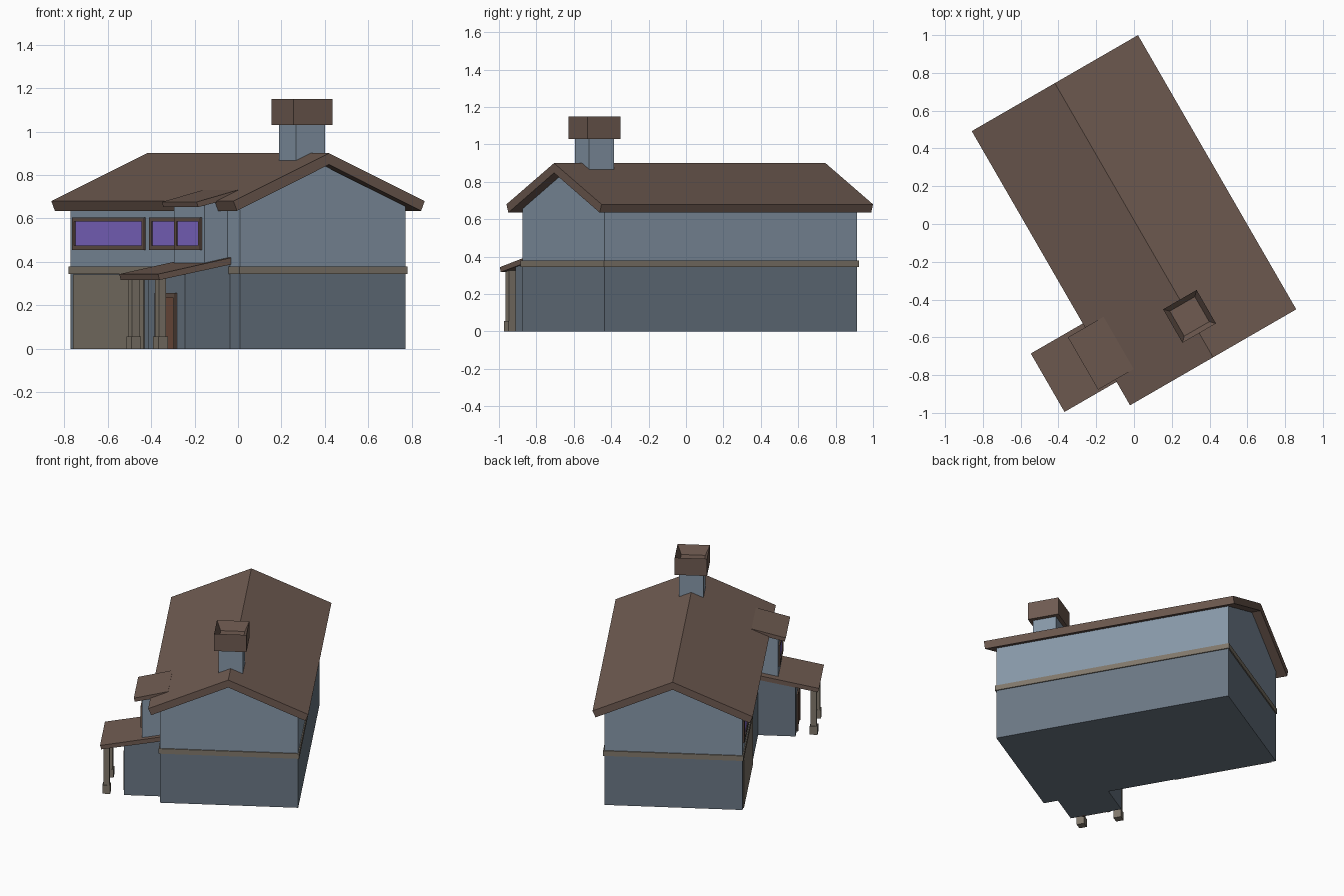
import bpy, bmesh
from math import radians

if "Cube" in bpy.data.objects:
    bpy.data.objects.remove(bpy.data.objects["Cube"])


def material(name, rgb):
    m = bpy.data.materials.new(name)
    m.diffuse_color = (*rgb, 1)
    m.use_nodes = True
    m.node_tree.nodes["Principled BSDF"].inputs["Base Color"].default_value = m.diffuse_color
    return m


ROOF = material("roof_brown", (0.16, 0.105, 0.083))
UPPER = material("upper_wall_blue", (0.24, 0.31, 0.39))
LOWER = material("lower_wall_blue", (0.145, 0.185, 0.23))
TRIM = material("trim_tan", (0.22, 0.19, 0.15))
FRAME = material("frame_brown", (0.13, 0.085, 0.065))
DOOR = material("door_brown", (0.17, 0.08, 0.05))
GLASS = material("glass_purple", (0.23, 0.15, 0.62))


def finish(name, bm, mat):
    """House is modelled square, then turned 30 degrees."""
    bmesh.ops.recalc_face_normals(bm, faces=bm.faces)
    me = bpy.data.meshes.new(name)
    bm.to_mesh(me)
    bm.free()
    me.materials.append(mat)
    ob = bpy.data.objects.new(name, me)
    ob.rotation_euler.z = radians(30)
    ob.location.y = 0.02
    bpy.context.collection.objects.link(ob)
    return ob


def prism(name, profile, y0, y1, mat):
    """Extrude an x-z profile along y."""
    bm = bmesh.new()
    face = bm.faces.new([bm.verts.new((x, y0, z)) for x, z in profile])
    ext = bmesh.ops.extrude_face_region(bm, geom=[face])
    verts = [g for g in ext["geom"] if isinstance(g, bmesh.types.BMVert)]
    bmesh.ops.translate(bm, verts=verts, vec=(0, y1 - y0, 0))
    return finish(name, bm, mat)


def box(name, x0, x1, y0, y1, z0, z1, mat):
    return prism(name, [(x0, z0), (x1, z0), (x1, z1), (x0, z1)], y0, y1, mat)


def window(name, x, y0, y1, z0, z1, mat=GLASS, t=0.02, sill=True):
    """Framed panel on a wall facing -x at position x."""
    a, b = x - 0.01, x + 0.01
    box(name + "_pane", x - 0.004, b, y0 + t, y1 - t, z0 + (t if sill else 0), z1 - t, mat)
    box(name + "_frame_left", a, b, y1 - t, y1, z0, z1, FRAME)
    box(name + "_frame_right", a, b, y0, y0 + t, z0, z1, FRAME)
    box(name + "_frame_top", a, b, y0 + t, y1 - t, z1 - t, z1, FRAME)
    if sill:
        box(name + "_frame_bottom", a, b, y0 + t, y1 - t, z0, z0 + t, FRAME)


W, L = 0.4386, 0.78

# main walls, belt course and gable roof
box("lower_walls", -W, W, -L, L, 0, 0.36, LOWER)
prism("upper_walls", [(-W, 0.36), (W, 0.36), (W, 0.655), (0, 0.846), (-W, 0.655)], -L, L, UPPER)
box("belt_trim", -W - 0.007, W + 0.007, -L - 0.007, L + 0.007, 0.345, 0.38, TRIM)
prism("main_roof", [(-0.508, 0.68), (0, 0.9), (0.508, 0.68), (0.489, 0.635),
                    (0, 0.848), (-0.489, 0.635)], -0.838, 0.838, ROOF)

# entrance room, porch roof and posts
prism("entrance_room", [(-0.676, 0), (-0.42, 0), (-0.42, 0.39), (-0.676, 0.35)],
      -0.685, -0.345, LOWER)
prism("porch_roof", [(-0.826, 0.344), (-0.43, 0.421), (-0.43, 0.39), (-0.818, 0.317)],
      -0.695, -0.338, ROOF)
for side, y in (("right", -0.652), ("left", -0.405)):
    x = -0.788
    box("porch_post_" + side, x - 0.019, x + 0.019, y - 0.019, y + 0.019, 0.05, 0.335, TRIM)
    box("post_base_" + side, x - 0.025, x + 0.025, y - 0.025, y + 0.025, 0, 0.057, TRIM)

# upstairs bay with its shed roof
prism("bay_walls", [(-0.563, 0.38), (-0.42, 0.38), (-0.42, 0.70), (-0.563, 0.67)],
      -0.665, -0.385, UPPER)
prism("bay_roof", [(-0.613, 0.676), (-0.395, 0.731), (-0.395, 0.70), (-0.606, 0.652)],
      -0.682, -0.362, ROOF)

# windows and doors
window("wide_window", -W, 0.09, 0.75, 0.455, 0.605)
window("narrow_window", -W, -0.29, 0.04, 0.455, 0.605)
window("bay_window", -0.563, -0.645, -0.405, 0.455, 0.605)
window("front_door", -0.676, -0.61, -0.42, 0, 0.257, DOOR, sill=False)
box("garage_door", -W - 0.006, -W + 0.01, 0.1, 0.75, 0, 0.342, TRIM)

# chimney shaft and hollow cap
CY = -0.588
box("chimney_shaft", -0.077, 0.077, CY - 0.077, CY + 0.077, 0.8, 1.04, UPPER)
bm = bmesh.new()
bmesh.ops.create_cube(bm, size=1)
bmesh.ops.scale(bm, verts=bm.verts, vec=(0.205, 0.205, 0.12))
bmesh.ops.translate(bm, verts=bm.verts, vec=(0, CY, 1.09))
top = max(bm.faces, key=lambda f: f.calc_center_median().z)
bmesh.ops.inset_region(bm, faces=[top], thickness=0.037)
bmesh.ops.translate(bm, verts=top.verts, vec=(0, 0, -0.06))
finish("chimney_cap", bm, ROOF)
